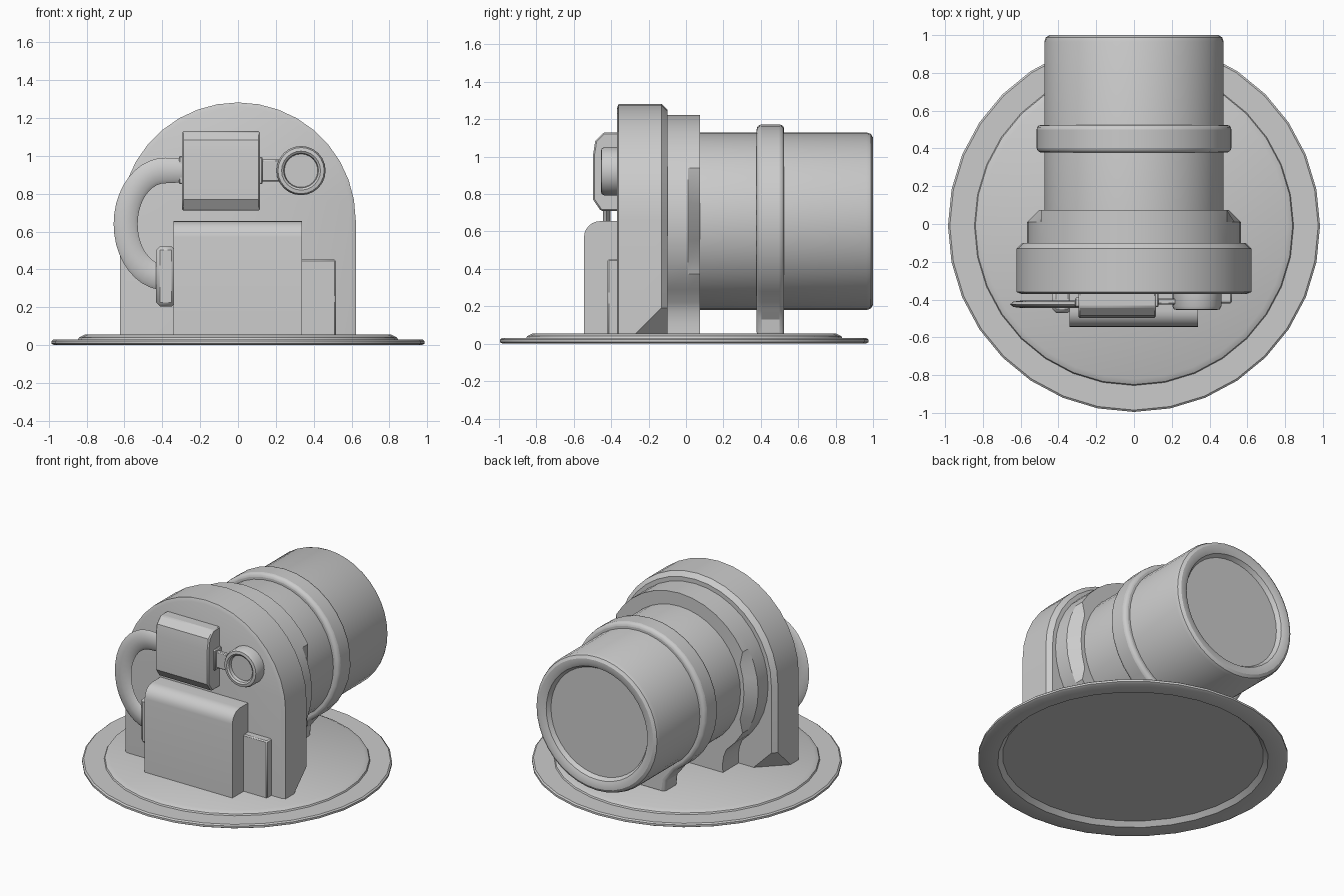
import bpy, bmesh
from math import sin, cos, pi, radians, asin
from mathutils import Vector

if "Cube" in bpy.data.objects:
    bpy.data.objects.remove(bpy.data.objects["Cube"])

CZ = 0.655  # height of the barrel axis


def finish(name, bm, bevel=0.0, segs=1, angle=30):
    bmesh.ops.recalc_face_normals(bm, faces=bm.faces)
    mesh = bpy.data.meshes.new(name)
    bm.to_mesh(mesh)
    bm.free()
    ob = bpy.data.objects.new(name, mesh)
    bpy.context.collection.objects.link(ob)
    if bevel:
        mod = ob.modifiers.new("bevel", 'BEVEL')
        mod.width, mod.segments = bevel, segs
        mod.limit_method, mod.angle_limit = 'ANGLE', radians(40)
    bpy.ops.object.select_all(action='DESELECT')
    ob.select_set(True)
    bpy.context.view_layer.objects.active = ob
    bpy.ops.object.shade_smooth_by_angle(angle=radians(angle))
    return ob


def loft(rings):
    """Skin a list of equal-length point rings and cap both ends."""
    bm = bmesh.new()
    vs = [[bm.verts.new(p) for p in r] for r in rings]
    n = len(vs[0])
    for a, b in zip(vs, vs[1:]):
        for i in range(n):
            j = (i + 1) % n
            bm.faces.new((a[i], a[j], b[j], b[i]))
    bm.faces.new(vs[0])
    bm.faces.new(vs[-1])
    return bm


def circle_y(r, y, cx=0, cz=CZ, n=32):
    return [(cx + r * cos(2 * pi * i / n), y, cz + r * sin(2 * pi * i / n)) for i in range(n)]


def lathe_y(name, prof, cx=0, cz=CZ, n=32):
    return finish(name, loft([circle_y(r, y, cx, cz, n) for r, y in prof]))


def prism_x(name, x0, x1, prof, bevel=0.0, segs=1):
    return finish(name, loft([[(x, y, z) for y, z in prof] for x in (x0, x1)]), bevel, segs)


def box(name, x0, x1, y0, y1, z0, z1, bevel=0.0):
    return prism_x(name, x0, x1, [(y0, z0), (y1, z0), (y1, z1), (y0, z1)], bevel)


def footed_ring(r, foot, down, n=28):
    """Circle outline that runs into a pedestal; foot lists the right-hand points going down."""
    a0, a1 = -radians(down), pi + radians(down)
    arc = [(r * cos(a0 + (a1 - a0) * i / n), CZ + r * sin(a0 + (a1 - a0) * i / n)) for i in range(n + 1)]
    return arc + [(-x, z) for x, z in foot] + [(x, z) for x, z in reversed(foot)]


# round base plate, hollow underneath
base = [(.83, .03), (.86, 0), (.97, 0), (.985, .008), (.985, .022), (.975, .03),
        (.845, .03), (.84, .04), (.81, .055)]
finish("base_plate", loft([[(r * cos(2 * pi * i / 32), -.01 + r * sin(2 * pi * i / 32), z)
                            for i in range(32)] for r, z in base]))


# arched front housing with its lower rear corners cut off
def arch(d, y):
    r = .622 - d
    top = [(r * cos(pi * i / 18), y, .66 + r * sin(pi * i / 18)) for i in range(19)]
    return top + [(-r, y, .035), (r, y, .035)]


bm = loft([arch(.025, -.37), arch(0, -.36), arch(0, -.13), arch(.03, -.10)])
for s in (1, -1):
    geom = bm.verts[:] + bm.edges[:] + bm.faces[:]
    cut = bmesh.ops.bisect_plane(bm, geom=geom, plane_co=(s * .62, -.27, .05),
                                 plane_no=(s, 1, -1), clear_outer=True)
    edges = [e for e in cut['geom_cut'] if isinstance(e, bmesh.types.BMEdge)]
    bmesh.ops.holes_fill(bm, edges=edges, sides=0)
finish("front_housing", bm, angle=25)

# collar with pedestal, its sides chamfered at the rear
outline = footed_ring(.567, [(.345, .17), (.335, .11), (.34, .035)], 50)
rear = [(x * .885 if abs(z - CZ) < .25 else x, .075, z) for x, z in outline]
finish("collar", loft([[(x, -.11, z) for x, z in outline],
                       [(x, .01, z) for x, z in outline], rear]), angle=25)

# barrel with rounded rim and dished end
lathe_y("barrel", [(.475, -.05), (.475, .965), (.467, .988), (.447, 1.0), (.42, 1.0),
                   (.392, .988), (.375, .96)], n=40)

# barrel support ring with a foot
outline = footed_ring(.517, [(.25, .18), (.21, .13), (.20, .035)], 57)
finish("support_ring", loft([[(x, y, z) for x, z in outline] for y in (.378, .525)]), .025, 3)

# large front box with a rounded top edge
arc = [(-.46 - .085 * sin(a), .57 + .085 * cos(a)) for a in [pi / 2 * i / 6 for i in range(7)]]
prism_x("front_box", -.342, .338, [(-.35, .035), (-.35, .655)] + arc + [(-.545, .035)])

# small side boxes
box("right_box", .32, .518, -.42, -.35, .035, .452, .008)
box("left_socket", -.432, -.33, -.47, -.35, .205, .522, .02)

# chamfered upper block
prism_x("upper_block", -.295, .117,
        [(-.35, .71), (-.455, .71), (-.497, .77), (-.497, 1.01), (-.485, 1.085),
         (-.44, 1.13), (-.35, 1.13)], .008)

# round knob and its link
lathe_y("knob", [(.13, -.35), (.13, -.435), (.122, -.452), (.103, -.455), (.092, -.447),
                 (.088, -.425)], .333, .922, 24)
box("knob_link", .10, .23, -.425, -.395, .865, .98, .006)
box("link_socket", .11, .13, -.44, -.36, .85, .995, .006)
box("cable_socket", -.312, -.28, -.44, -.39, .85, 1.0, .006)


# flat cable looping from the upper block down to the left socket
def section(ox, oz, ix, iz):
    pts = []
    for k in range(8):
        t = .5 + .5 * cos(k * pi / 4)
        pts.append((ix + (ox - ix) * t, -.425 + .02 * sin(k * pi / 4), iz + (oz - iz) * t))
    return pts


rings = [section(-.29, .985, -.29, .86)]
for i in range(21):
    a = pi / 2 + pi * i / 20
    rings.append(section(-.385 + .272 * cos(a), .64 + .35 * sin(a),
                         -.385 + .145 * cos(a), .64 + .215 * sin(a)))
finish("cable", loft(rings + [section(-.35, .295, -.35, .425)]), angle=50)
